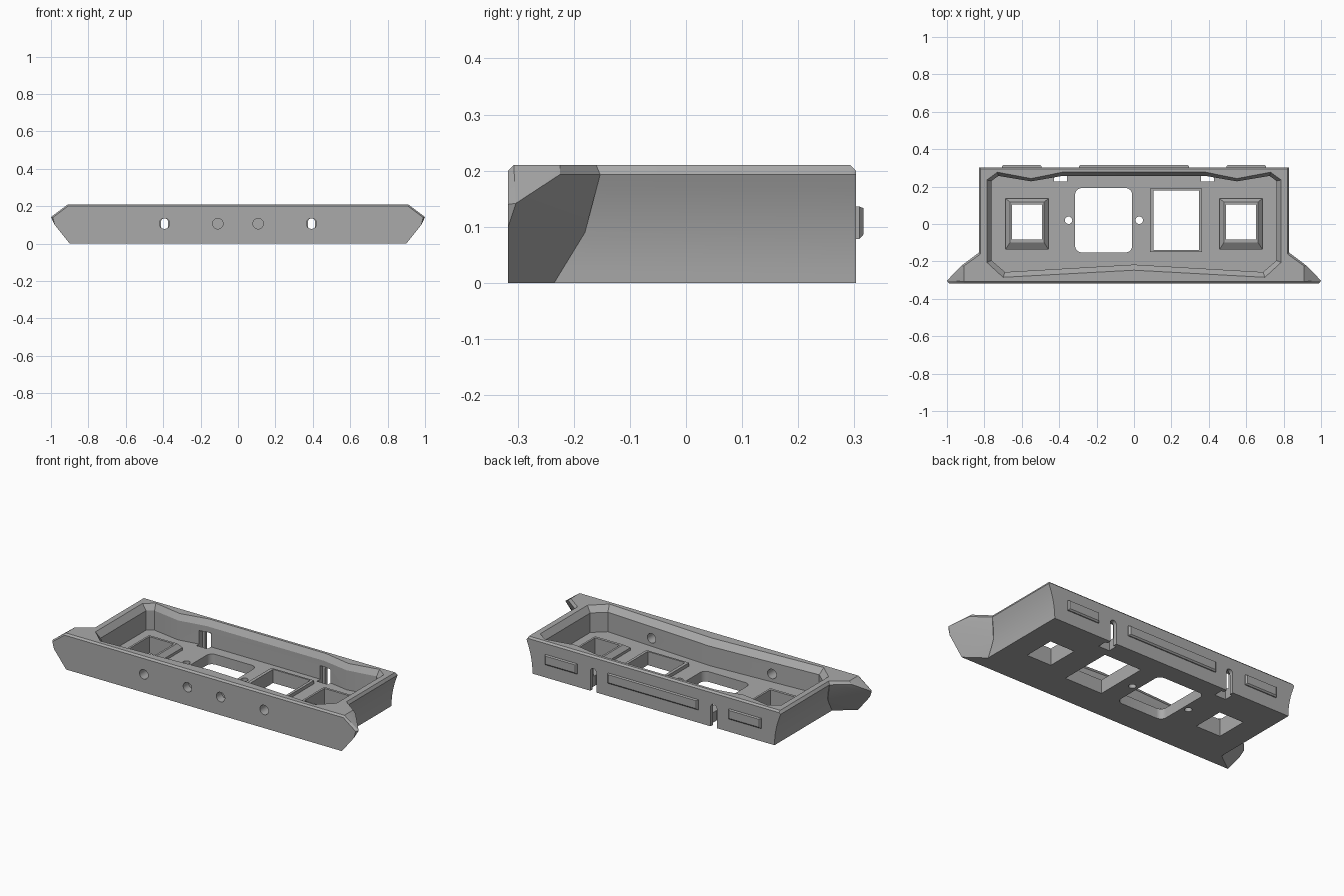
import bpy
import bmesh
import math

old = bpy.data.objects.get("Cube")
if old:
    bpy.data.objects.remove(old, do_unlink=True)

grey = bpy.data.materials.new("mid_grey")
grey.use_nodes = True
GREY = (0.4, 0.4, 0.4, 1)
grey.diffuse_color = GREY
grey.node_tree.nodes["Principled BSDF"].inputs["Base Color"].default_value = GREY


def finish(name, bm):
    bmesh.ops.recalc_face_normals(bm, faces=bm.faces)
    mesh = bpy.data.meshes.new(name)
    bm.to_mesh(mesh)
    bm.free()
    mesh.materials.append(grey)
    obj = bpy.data.objects.new(name, mesh)
    bpy.context.collection.objects.link(obj)
    return obj


def loft(name, rings):
    """Skin a stack of equal rings and cap both ends."""
    bm = bmesh.new()
    loops = [[bm.verts.new(p) for p in ring] for ring in rings]
    n = len(loops[0])
    for a, b in zip(loops, loops[1:]):
        for i in range(n):
            j = (i + 1) % n
            bm.faces.new((a[i], a[j], b[j], b[i]))
    bm.faces.new(loops[0])
    bm.faces.new(loops[-1])
    return finish(name, bm)


def hull(name, points):
    bm = bmesh.new()
    for p in points:
        bm.verts.new(p)
    out = bmesh.ops.convex_hull(bm, input=bm.verts)
    spare = [v for v in out["geom_interior"] if isinstance(v, bmesh.types.BMVert)]
    bmesh.ops.delete(bm, geom=spare, context='VERTS')
    bmesh.ops.dissolve_limit(bm, angle_limit=0.02, verts=bm.verts, edges=bm.edges)
    return finish(name, bm)


def rect(x0, x1, y0, y1, z):
    return [(x0, y0, z), (x1, y0, z), (x1, y1, z), (x0, y1, z)]


def box(name, x0, x1, y0, y1, z0, z1):
    return loft(name, [rect(x0, x1, y0, y1, z0), rect(x0, x1, y0, y1, z1)])


def rod(name, x, z, r, y0, y1):
    turn = [math.tau * i / 32 for i in range(32)]
    return loft(name, [[(x + r * math.cos(t), y, z + r * math.sin(t)) for t in turn]
                       for y in (y0, y1)])


def combine(target, other, op='DIFFERENCE'):
    mod = target.modifiers.new("join", 'BOOLEAN')
    mod.operation = op
    mod.solver = 'EXACT'
    mod.object = other
    bpy.context.view_layer.objects.active = target
    bpy.ops.object.modifier_apply(modifier=mod.name)
    bpy.data.objects.remove(other, do_unlink=True)


FRONT, BACK, TOP, FLOOR = -0.317, 0.303, 0.21, 0.06

# Tray block: sides hollow inwards towards the bottom, rim chamfered
side = [(0.79 + 0.04 * (i / 8) ** 2, 0.193 * i / 8) for i in range(9)]


def section(y, top):
    half = side + [(0.82, top)]
    return [(x, y, z) for x, z in half] + [(-x, y, z) for x, z in reversed(half)]


tray = loft("tray", [section(FRONT, 0.2), section(FRONT + 0.01, TOP),
                     section(BACK - 0.01, TOP), section(BACK, 0.2)])

# Pointed front wings
wing = [(0.83, -0.153, 0.193), (0.82, -0.16, TOP), (0.925, -0.225, 0.193),
        (0.91, -0.225, TOP), (0.91, -0.307, TOP), (0.91, FRONT, 0.2),
        (1.0, -0.303, 0.142), (0.99, FRONT, 0.14), (0.98, FRONT, 0.1),
        (0.9, FRONT, 0), (0.79, -0.235, 0), (0.8, -0.18, 0.09)]
root = [(0.75, FRONT, 0), (0.75, FRONT, 0.2), (0.75, -0.307, TOP),
        (0.75, -0.16, TOP), (0.75, -0.235, 0)]
for s in (1, -1):
    combine(tray, hull("wing", [(s * x, y, z) for x, y, z in wing + root]), 'UNION')

# Cavity with angled walls and a sloping lip
lip = [(0.70, -0.285), (0.787, -0.205), (0.787, 0.235), (0.73, 0.277),
       (0.55, 0.243), (0.383, 0.277)]
wall = [(0.69, -0.257), (0.762, -0.195), (0.762, 0.23), (0.725, 0.257),
        (0.55, 0.228), (0.383, 0.257)]


def ring(half, mid, z):
    pts = [(0, mid)] + half + [(-x, y) for x, y in reversed(half)]
    return [(x, y, z) for x, y in pts]


combine(tray, loft("cavity", [ring(wall, -0.217, FLOOR), ring(wall, -0.217, 0.175),
                              ring(lip, -0.247, TOP), ring(lip, -0.247, 0.25)]))

# Raised tapered collars and their openings
for s in (1, -1):
    c = s * 0.572
    combine(tray, loft("collar", [rect(c - 0.115, c + 0.115, -0.137, 0.137, FLOOR - 0.01),
                                  rect(c - 0.115, c + 0.115, -0.137, 0.137, FLOOR + 0.015),
                                  rect(c - 0.092, c + 0.092, -0.1, 0.118, FLOOR + 0.04)]), 'UNION')
    combine(tray, box("opening", c - 0.08, c + 0.08, -0.084, 0.104, -0.1, 0.2))

# Rimmed window
combine(tray, box("rim", 0.085, 0.363, -0.15, 0.19, FLOOR - 0.01, FLOOR + 0.02), 'UNION')
combine(tray, box("window", 0.104, 0.347, -0.139, 0.179, -0.1, 0.2))

# Window with rounded corners
R = 0.035
corners = [(-0.01, 0.192, 0), (-0.315, 0.192, 1), (-0.315, -0.152, 2), (-0.01, -0.152, 3)]
outline = []
for x, y, q in corners:
    cx = x + (R if x < -0.1 else -R)
    cy = y + (R if y < 0 else -R)
    for i in range(7):
        t = math.pi / 2 * (q + i / 6)
        outline.append((cx + R * math.cos(t), cy + R * math.sin(t)))
combine(tray, loft("round_window", [[(x, y, z) for x, y in outline] for z in (-0.1, 0.2)]))

# Screw holes either side of the rounded window
for x in (-0.35, 0.028):
    turn = [math.tau * i / 24 for i in range(24)]
    combine(tray, loft("screw_hole", [[(x + 0.02 * math.cos(t), 0.02 + 0.02 * math.sin(t), z)
                                       for t in turn] for z in (-0.1, 0.2)]))

# Front holes (outer pair through, inner pair blind) and rear keyed slots
for s in (1, -1):
    x = s * 0.393
    combine(tray, rod("through_hole", x, 0.107, 0.028, -0.4, -0.1))
    combine(tray, rod("blind_hole", s * 0.108, 0.107, 0.028, -0.4, FRONT + 0.05))
    combine(tray, box("slot_pocket", x - 0.036, x + 0.036, 0.226, 0.28, -0.1, 0.14))
    arch = [(x + 0.02 * math.cos(math.pi * i / 12), 0.115 + 0.02 * math.sin(math.pi * i / 12))
            for i in range(13)]
    arch += [(x - 0.02, -0.1), (x + 0.02, -0.1)]
    combine(tray, loft("slot", [[(u, y, z) for u, z in arch] for y in (0.25, 0.4)]))

# Raised rear pads with chamfered edges
for name, c, w in (("left_pad", 0.6, 0.105), ("centre_pad", 0, 0.295), ("right_pad", -0.6, 0.105)):
    def pad_ring(y, e):
        return [(c - w + e, y, 0.078 + e), (c + w - e, y, 0.078 + e),
                (c + w - e, y, 0.136 - e / 3), (c - w + e, y, 0.136 - e / 3)]
    combine(tray, loft(name, [pad_ring(BACK - 0.01, 0), pad_ring(BACK + 0.006, 0),
                              pad_ring(0.316, 0.008)]), 'UNION')

bpy.ops.object.select_all(action='DESELECT')
tray.select_set(True)
bpy.context.view_layer.objects.active = tray
bpy.ops.object.shade_smooth_by_angle(angle=math.radians(20))
